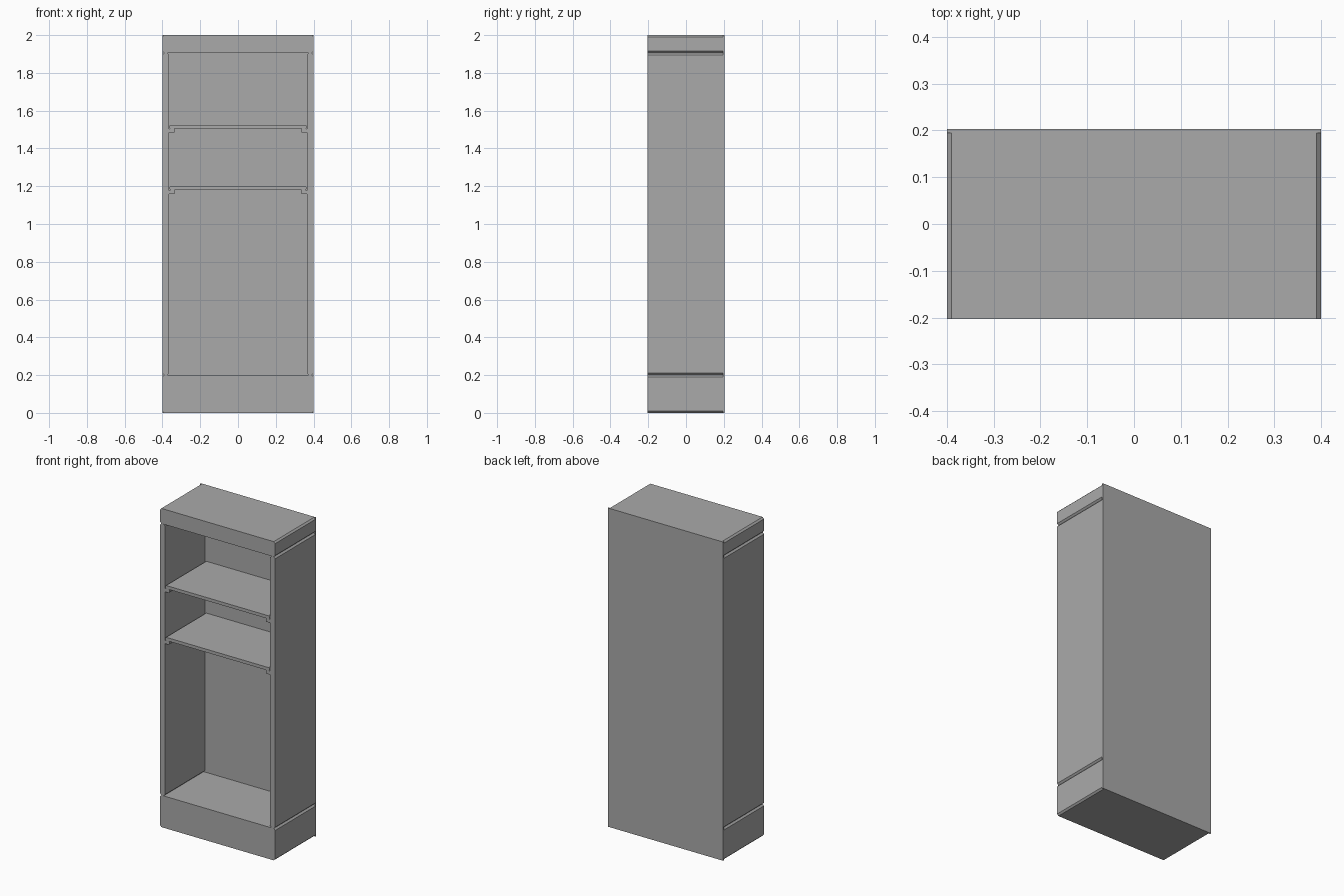
import bpy
import bmesh

if "Cube" in bpy.data.objects:
    bpy.data.objects.remove(bpy.data.objects["Cube"], do_unlink=True)

grey = bpy.data.materials.new("plain grey")
grey.use_nodes = True
COLOUR = (0.4, 0.4, 0.4, 1)
grey.diffuse_color = COLOUR
grey.node_tree.nodes["Principled BSDF"].inputs["Base Color"].default_value = COLOUR

FRONT, BACK, REAR = -0.203, 0.195, 0.203
HALF_WIDTH, INNER = 0.4, 0.365


def board(name, x, z, y=(FRONT, BACK), chamfer=0.0):
    """Box between the given limits, with its long front-to-back edges chamfered."""
    bm = bmesh.new()
    bmesh.ops.create_cube(bm, size=1)
    for v in bm.verts:
        v.co = [lim[0] if c < 0 else lim[1] for c, lim in zip(v.co, (x, y, z))]
    if chamfer:
        edges = [e for e in bm.edges
                 if abs(e.verts[0].co.y - e.verts[1].co.y) > 0.01]
        bmesh.ops.bevel(bm, geom=edges, offset=chamfer, segments=1, affect='EDGES')
    bmesh.ops.recalc_face_normals(bm, faces=bm.faces)
    mesh = bpy.data.meshes.new(name)
    bm.to_mesh(mesh)
    bm.free()
    mesh.materials.append(grey)
    obj = bpy.data.objects.new(name, mesh)
    bpy.context.collection.objects.link(obj)
    return obj


# Carcass: plinth, top box, side panels and back sheet
FULL = (-HALF_WIDTH, HALF_WIDTH)
board("plinth", FULL, (0, 0.2), chamfer=0.01)
board("top_box", FULL, (1.905, 2), chamfer=0.01)
board("back_panel", FULL, (0, 2), y=(BACK, REAR))
for side, s in (("left", 1), ("right", -1)):
    board(side + "_panel", sorted((s * INNER, s * HALF_WIDTH)), (0.2, 1.905),
          chamfer=0.01)

# Shelves resting on side runners
for label, top in (("upper", 1.525), ("lower", 1.2)):
    under = top - 0.02
    board(label + "_shelf", (-0.362, 0.362), (under, top), chamfer=0.005)
    for side, s in (("left", 1), ("right", -1)):
        board(f"{label}_{side}_runner", sorted((s * 0.335, s * INNER)),
              (under - 0.022, under), chamfer=0.003)
